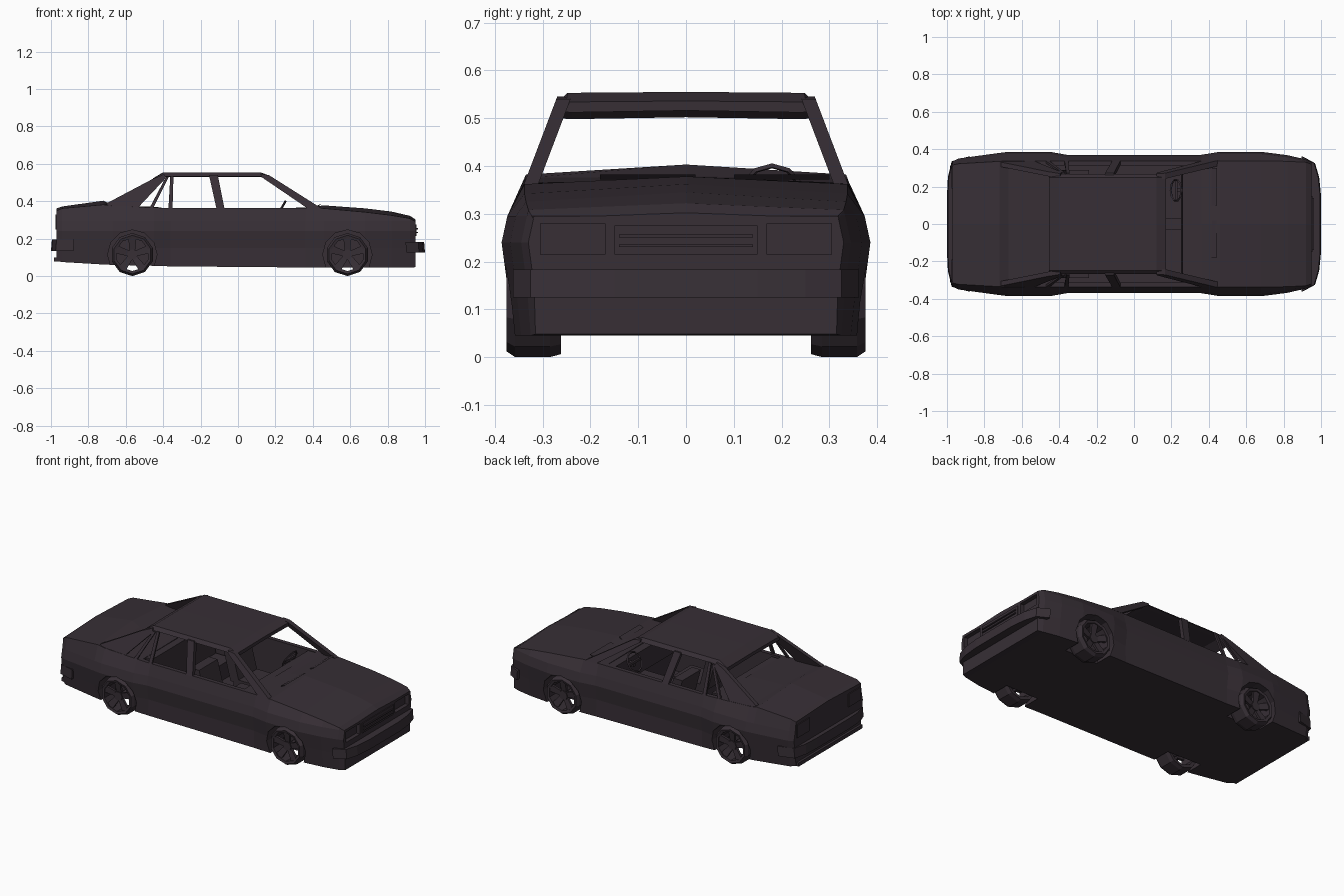
import bpy, bmesh, math
from mathutils import Matrix, Vector

if "Cube" in bpy.data.objects:
    bpy.data.objects.remove(bpy.data.objects["Cube"])

paint = bpy.data.materials.new("dark plum grey")
paint.diffuse_color = (0.038, 0.028, 0.036, 1)
paint.use_nodes = True
paint.node_tree.nodes["Principled BSDF"].inputs["Base Color"].default_value = paint.diffuse_color


def mesh(name, verts, faces, mirror=False):
    bm = bmesh.new()
    vs = [bm.verts.new(v) for v in verts]
    for f in faces:
        bm.faces.new([vs[i] for i in f])
    bmesh.ops.recalc_face_normals(bm, faces=bm.faces)
    me = bpy.data.meshes.new(name)
    bm.to_mesh(me)
    bm.free()
    me.materials.append(paint)
    ob = bpy.data.objects.new(name, me)
    bpy.context.collection.objects.link(ob)
    if mirror:
        m = ob.modifiers.new("mirror", 'MIRROR')
        m.use_axis = (False, True, False)
        m.use_mirror_merge = False
    return ob


def loft(name, rings, mirror=False, cap=True, closed=False):
    """Skin a list of equal closed rings; cap the ends or join last to first."""
    n, k = len(rings[0]), len(rings)
    verts = [p for r in rings for p in r]
    faces = []
    for i in range(k if closed else k - 1):
        a, b = i * n, (i + 1) % k * n
        faces += [(a + j, a + (j + 1) % n, b + (j + 1) % n, b + j) for j in range(n)]
    if cap and not closed:
        faces += [tuple(range(n)), tuple(range((k - 1) * n, k * n))]
    return mesh(name, verts, faces, mirror)


def box(name, x, y, z, mirror=False, lean=0):
    """Box from ranges; lean shifts the top along x."""
    ring = lambda h, s: [(x[0] + s, y[0], h), (x[1] + s, y[0], h), (x[1] + s, y[1], h), (x[0] + s, y[1], h)]
    return loft(name, [ring(z[0], 0), ring(z[1], lean)], mirror)


def disc(name, cx, cz, r, y0, y1, n):
    ring = lambda y: [(cx + r * math.sin(2 * math.pi * i / n), y, cz - r * math.cos(2 * math.pi * i / n)) for i in range(n)]
    return loft(name, [ring(y0), ring(y1)])


# Body: x, bottom y, bottom z, mid y, belt y, belt z, centre z
stations = [
    (-.97, .315, .080, .335, .315, .350, .362),
    (-.94, .330, .075, .350, .322, .362, .372),
    (-.72, .355, .062, .380, .335, .382, .403),
    (-.67, .360, .060, .386, .337, .375, .378),
    (-.45, .362, .055, .386, .338, .366, .370),
    (-.36, .360, .052, .370, .338, .364, .366),
    (.36, .360, .046, .370, .338, .364, .366),
    (.46, .362, .045, .386, .338, .362, .378),
    (.68, .360, .045, .386, .338, .342, .362),
    (.82, .345, .045, .368, .335, .325, .345),
    (.92, .325, .045, .345, .330, .308, .322),
    (.95, .315, .048, .330, .320, .290, .302)]
rings = []
for x, yb, zb, ym, yt, zt, zc in stations:
    side = [(yb, zb), (ym - .012, .15), (ym, .24), (ym - .012, .295), (yt, zt)]
    rings.append([(x, y, z) for y, z in side] + [(x, 0, zc)] + [(x, -y, z) for y, z in side[::-1]])
body = loft("body", rings)

# Cabin tub, wheel arches and headlight pockets cut from the body
WHEELS = (-.565, .585)
cutters = [box("cabin_cutter", (-.425, .31), (-.312, .312), (.09, .7))]
for s in (-1, 1):
    for wx in WHEELS:
        cutters.append(disc("arch_cutter", wx, .115, .132, *sorted((s * .25, s * .5)), 12))
    cutters.append(box("lamp_cutter", (.925, 1.1), sorted((s * .17, s * .305)), (.215, .28)))
for c in cutters:
    c.hide_render = True
    m = body.modifiers.new("cut", 'BOOLEAN')
    m.operation, m.solver, m.object = 'DIFFERENCE', 'EXACT', c
bpy.context.view_layer.update()
dg = bpy.context.evaluated_depsgraph_get()
cut_mesh = bpy.data.meshes.new_from_object(body.evaluated_get(dg))
body.modifiers.clear()
body.data = cut_mesh
for c in cutters:
    bpy.data.objects.remove(c)

# Roof
rings = []
for x, z, w in [(-.455, .522, .25), (-.40, .555, .248), (.12, .555, .248), (.17, .536, .25)]:
    rings.append([(x, -w - .02, z - .022), (x, -w, z - .002), (x, 0, z), (x, w, z - .002), (x, w + .02, z - .022),
                  (x, w - .01, z - .024), (x, 0, z - .02), (x, -w + .01, z - .024)])
loft("roof", rings)


# Pillars: side outlines laid on the leaning plane of the windows
def pillar(name, outline, t=.025):
    y = lambda z: .338 - (z - .365) * .38
    return loft(name, [[(x, y(z), z) for x, z in outline], [(x, y(z) - t, z) for x, z in outline]], True)


pillar("rear_pillar", [(-.71, .385), (-.66, .365), (-.54, .36), (-.385, .525), (-.395, .545), (-.455, .52)])
pillar("quarter_post", [(-.475, .36), (-.455, .36), (-.37, .53), (-.385, .53)], .012)
pillar("door_post", [(-.372, .36), (-.35, .36), (-.345, .535), (-.362, .535)], .012)
pillar("middle_pillar", [(-.115, .36), (-.072, .36), (-.108, .54), (-.155, .54)])
pillar("front_pillar", [(.375, .36), (.45, .36), (.165, .54), (.12, .545), (.125, .53)], .03)


# Bumpers: half plan outline mirrored across the car
def bumper(name, plan, z0, z1):
    full = [(x, -y) for x, y in plan] + [(x, y) for x, y in plan[::-1]]
    loft(name, [[(x, y, z0) for x, y in full], [(x * .995, y, z1) for x, y in full]])


bumper("front_bumper", [(1.0, .15), (.99, .25), (.968, .325), (.90, .362), (.90, .30)], .125, .183)
bumper("rear_bumper", [(-1.0, .15), (-.995, .25), (-.975, .335), (-.88, .362), (-.88, .30)], .135, .195)
box("rear_valance", (-.985, -.95), (-.31, .31), (.078, .10))

# Front and rear details
box("grille", (.94, .955), (-.15, .15), (.215, .275))
for i in range(2):
    box("grille_bar", (.95, .962), (-.14, .14), (.23 + .02 * i, .236 + .02 * i))
box("tail_lamp", (-.976, -.968), (.19, .31), (.25, .33), True)
for y in (-.18, .1):
    box("wiper", (.415, .425), (y, y + .2), (.372, .382), lean=.02)

# Interior
box("dashboard", (.25, .33), (-.31, .31), (.24, .362), lean=.01)
box("console", (.0, .30), (-.03, .03), (.09, .20))
box("front_seat_base", (-.08, .14), (.07, .25), (.09, .19), True)
box("front_seat_back", (-.10, -.04), (.07, .25), (.17, .36), True, -.05)
box("rear_seat_base", (-.42, -.24), (-.29, .29), (.09, .19))
box("rear_seat_back", (-.42, -.35), (-.29, .29), (.17, .365), lean=-.03)

# Steering wheel, a tilted ring with a hub bar and column
tilt = Matrix.Translation((.225, .18, .35)) @ Matrix.Rotation(math.radians(-60), 4, 'Y')
rings = []
for i in range(10):
    a = 2 * math.pi * i / 10
    rings.append([tilt @ Vector(((.058 + dr) * math.cos(a), (.058 + dr) * math.sin(a), dz))
                  for dr, dz in ((-.006, 0), (0, .006), (.006, 0), (0, -.006))])
loft("steering_wheel", rings, closed=True)
box("steering_bar", (.22, .232), (.125, .235), (.342, .356))
box("steering_column", (.225, .29), (.17, .19), (.32, .345))

# Wheels: faceted tyre ring, five spokes and a hub
R, N = .115, 10
for wx in WHEELS:
    rings = []
    for i in range(N):
        a = 2 * math.pi * i / N
        rings.append([(wx + r * math.sin(a), y, R - r * math.cos(a))
                      for r, y in ((R - .006, .262), (R, .285), (R, .358), (R - .012, .376), (.088, .372), (.09, .264))])
    loft("tyre", rings, True, closed=True)
    for i in range(5):
        a = 2 * math.pi * (i + .5) / 5
        d, p = Vector((math.sin(a), 0, -math.cos(a))), Vector((math.cos(a), 0, math.sin(a)))
        c = Vector((wx, 0, R))
        sec = lambda r, w, y: [c + d * r + p * w * s + Vector((0, yy, 0))
                               for s, yy in ((-1, y), (1, y), (1, y - .015), (-1, y - .015))]
        loft("spoke", [sec(.01, .014, .352), sec(.095, .022, .368)], True)
    hub = disc("hub", wx, R, .028, .33, .36, 8)
    m = hub.modifiers.new("mirror", 'MIRROR')
    m.use_axis = (False, True, False)
    # axle joining the two wheels
    disc("axle", wx, R, .014, -.34, .34, 6)
